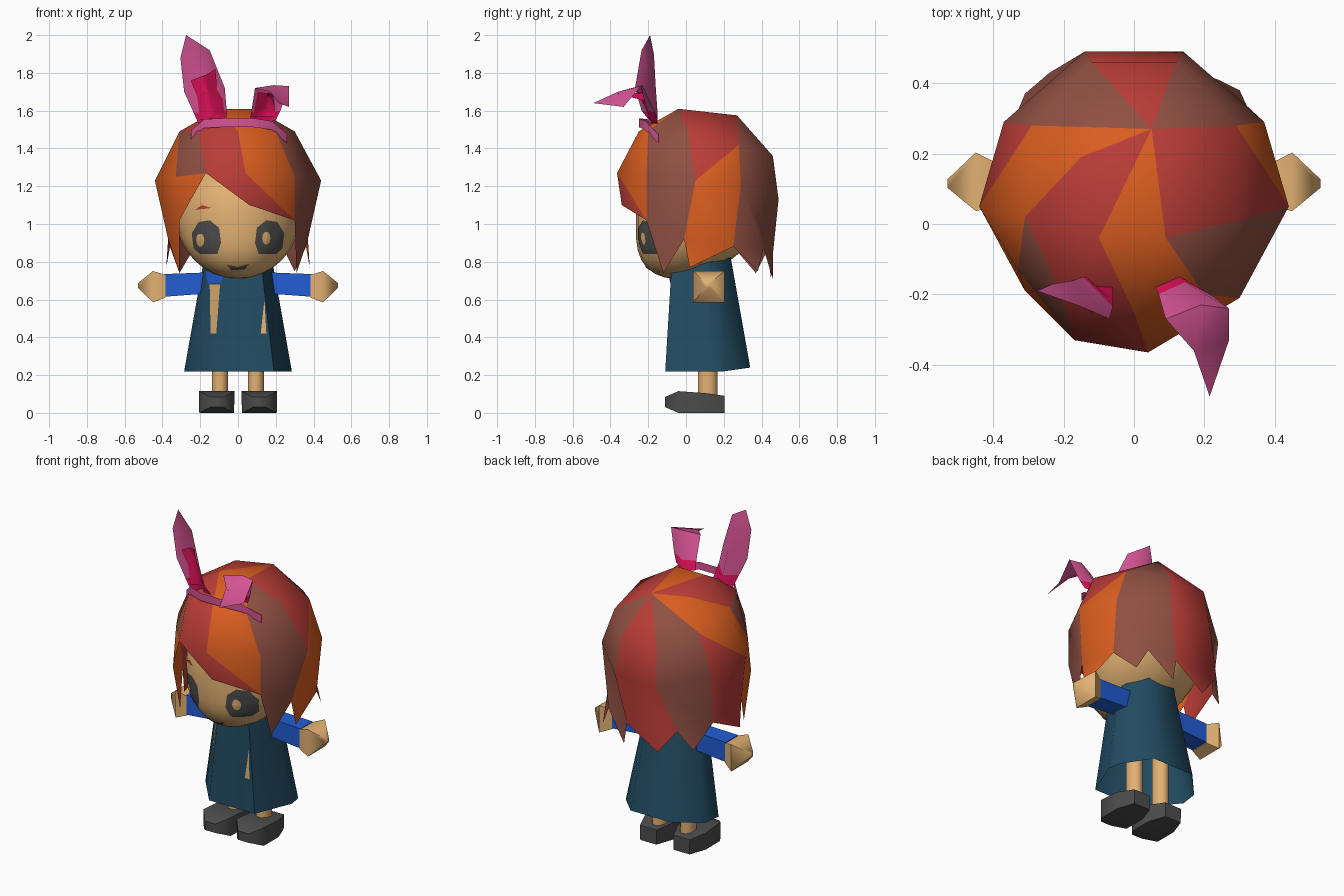
import bpy, bmesh, math
from mathutils import Matrix, Vector
from mathutils.bvhtree import BVHTree

if "Cube" in bpy.data.objects:
    bpy.data.objects.remove(bpy.data.objects["Cube"])

COLOURS = {
    "orange": (.70, .11, .014), "red": (.49, .046, .038), "brown": (.28, .08, .055),
    "pink": (.68, .09, .30), "crimson": (.75, .006, .10), "skin": (.76, .44, .17),
    "blue": (.016, .11, .66), "teal": (.016, .07, .12), "grey": (.075, .075, .075),
}
MATS = {}
for key, rgb in COLOURS.items():
    MATS[key] = bpy.data.materials.new(key)
    MATS[key].diffuse_color = (*rgb, 1)


def finish(name, bm, mats, facing=None):
    bmesh.ops.remove_doubles(bm, verts=bm.verts, dist=.001)
    bmesh.ops.recalc_face_normals(bm, faces=bm.faces)
    if facing:                               # open sheets: choose the outer side
        if sum(f.normal.dot(Vector(facing)) * f.calc_area() for f in bm.faces) < 0:
            bmesh.ops.reverse_faces(bm, faces=bm.faces)
    me = bpy.data.meshes.new(name)
    bm.to_mesh(me)
    bm.free()
    for m in mats:
        me.materials.append(MATS[m])
    ob = bpy.data.objects.new(name, me)
    bpy.context.collection.objects.link(ob)
    return ob


def sheet(name, verts, faces, mats, index=None, facing=None):
    bm = bmesh.new()
    vs = [bm.verts.new(v) for v in verts]
    for n, f in enumerate(faces):
        face = bm.faces.new([vs[k] for k in f])
        if index:
            face.material_index = index[n]
    return finish(name, bm, mats, facing)


def loft(name, rings, mat, caps=(True, True)):
    """Skin a series of rings with equal point counts."""
    n = len(rings[0])
    faces = [(r*n+k, r*n+(k+1) % n, (r+1)*n+(k+1) % n, (r+1)*n+k)
             for r in range(len(rings)-1) for k in range(n)]
    if caps[0]:
        faces.append(tuple(range(n)))
    if caps[1]:
        faces.append(tuple((len(rings)-1)*n+k for k in range(n)))
    return sheet(name, [p for r in rings for p in r], faces, [mat])


def plate(name, target, outline, mat, lift=.004):
    """Thin patch: an x,z outline projected from the front onto the target."""
    me = target.data
    tree = BVHTree.FromPolygons([v.co for v in me.vertices], [p.vertices for p in me.polygons])
    pts = []
    for k, p in enumerate(outline):          # refine the outline
        q = outline[(k+1) % len(outline)]
        pts += [Vector(p).lerp(Vector(q), t/3) for t in range(3)]
    mid = sum(pts, Vector((0, 0))) / len(pts)

    def project(p):
        hit = tree.ray_cast(Vector((p.x, -1, p.y)), Vector((0, 1, 0)))[0]
        if hit is None:
            hit = tree.find_nearest(Vector((p.x, -.2, p.y)))[0]
        return hit - Vector((0, lift, 0))
    n, steps = len(pts), 4
    verts = [project(mid)] + [project(mid.lerp(p, s/steps)) for s in range(1, steps+1) for p in pts]
    faces = [(0, 1+k, 1+(k+1) % n) for k in range(n)]
    faces += [(1+s*n+k, 1+s*n+(k+1) % n, 1+(s+1)*n+(k+1) % n, 1+(s+1)*n+k)
              for s in range(steps-1) for k in range(n)]
    return sheet(name, verts, faces, [mat], facing=(0, -1, 0))


def oval(x, z, rx, rz, n=10):
    return [(x+rx*math.cos(a), z+rz*math.sin(a)) for a in (2*math.pi*k/n for k in range(n))]


# head, with the chin pushed forward
bm = bmesh.new()
bmesh.ops.create_uvsphere(bm, u_segments=24, v_segments=16, radius=1,
                          matrix=Matrix.Translation((0, .07, 1.05)) @ Matrix.Diagonal((.33, .335, .34, 1)))
for v in bm.verts:
    v.co.y -= .12 * max(0, (1.02-v.co.z)/.31)**1.4
head = finish("head", bm, ["skin"])

# face details
for s, side in ((-1, "left"), (1, "right")):
    plate(side+"_eye", head, [(s*.09, .90), (s*.10, .98), (s*.15, 1.02), (s*.21, 1.01), (s*.245, .95),
                              (s*.235, .87), (s*.20, .84), (s*.11, .84)], "grey")
plate("left_eye_glint", head, oval(-.20, .915, .022, .035), "skin", .008)
plate("right_eye_glint", head, oval(.15, .925, .022, .035), "skin", .008)
plate("brow_mark", head, [(-.23, 1.075), (-.19, 1.10), (-.14, 1.085), (-.18, 1.08)], "red")
plate("mouth", head, [(-.06, .785), (0, .772), (.06, .79), (.035, .76), (-.035, .755)], "grey")

# hair: columns run from back left, clockwise seen from above
POLE, SIDE = (.05, .27, 1.575), (-.15, .19, 1.575)
F, G = (.09, -.04, 1.61), (-.10, -.04, 1.61)
top = [POLE, POLE, POLE, F, F, G, G, G, SIDE, POLE]
upper = [(-.12, .46, 1.36), (.12, .46, 1.36), (.29, .28, 1.42), (.30, .01, 1.49), (.20, -.20, 1.49),
         (0, -.25, 1.49), (-.10, -.25, 1.49), (-.21, -.19, 1.49), (-.31, .02, 1.49), (-.29, .28, 1.42)]
wide = [(-.14, .49, 1.13), (.14, .49, 1.13), (.37, .29, 1.20), (.44, .05, 1.23), (.30, -.21, 1.25),
        (.04, -.365, 1.27), (-.17, -.33, 1.27), (-.33, -.13, 1.25), (-.44, .05, 1.23), (-.37, .29, 1.20)]
low = [(-.24, .43, .86), (.08, .46, .84), (.36, .25, .88), (.37, -.01, .92), (.30, -.21, 1.02),
       (.06, -.34, 1.10), (-.17, -.33, 1.27), (-.31, -.19, 1.02), (-.37, -.01, .92), (-.36, .25, .88)]
tips = {0: (-.12, .45, .71), 1: (.30, .38, .75), 2: (.38, .02, .77), 3: (.31, -.12, .74),
        7: (-.31, -.12, .74), 8: (-.38, .02, .77), 9: (-.31, .37, .74)}
# one letter per patch of each lock, from crown to tip
LOCKS = ["RRRRRR", "BBBBBBBB", "RROOOO", "BBBBBB", "OOOOR", "RRRRR", "RRBOO", "RBOOOO", "OORRRR", "BBBBBB"]
verts = top + upper + wide + low
faces, index = [(0, 3, 5), (0, 5, 8)], [0, 1]
for i, lock in enumerate(LOCKS):
    j = (i+1) % 10
    patches = [(i, j, 10+j, 10+i)]
    if i < 5:
        patches += [(10+i, 10+j, 20+j), (10+i, 20+j, 20+i)]
    else:
        patches += [(10+i, 10+j, 20+i), (10+j, 20+j, 20+i)]
    patches.append((20+i, 20+j, 30+i))
    if i == 1:                               # forked lock with two tips
        k = len(verts)
        verts += [(.24, .41, .87), tips[i], (.10, .46, .71)]
        patches += [(20+j, 30+j, k), (20+j, k, 30+i), (30+j, k, k+1), (k, 30+i, k+2)]
    else:
        patches.append((20+j, 30+j, 30+i))
        if i in tips:
            verts.append(tips[i])
            patches.append((30+i, 30+j, len(verts)-1))
    faces += patches
    index += ["ORB".index(c) for c in lock]
sheet("hair", verts, faces, ["orange", "red", "brown"], index, facing=(0, 0, 1))

# headband: upright ribbon
arc = [(-.25, -.145, 1.47), (-.18, -.205, 1.53), (-.08, -.25, 1.535), (.08, -.25, 1.535),
       (.18, -.215, 1.52), (.26, -.145, 1.45)]
band = [(x, y, z+h) for x, y, z in arc for h in (-.022, .025)]
sheet("headband", band, [(2*k, 2*k+2, 2*k+3, 2*k+1) for k in range(5)], ["pink"], facing=(0, -1, 0))

# tall ear: cupped sheet, outer edge / spine / inner edge per row
ear_rows = [[(-.20, -.17, 1.51), (-.13, -.15, 1.50), (-.06, -.18, 1.53)],
            [(-.235, -.18, 1.59), (-.145, -.15, 1.58), (-.06, -.235, 1.60)],
            [(-.285, -.19, 1.70), (-.17, -.16, 1.72), (-.07, -.27, 1.72)],
            [(-.305, -.20, 1.88), (-.23, -.17, 1.90), (-.15, -.235, 1.92)],
            [(-.275, -.19, 2.0)]*3]
grid = [(r*3+c, r*3+c+1, r*3+c+4, r*3+c+3) for r in range(4) for c in range(2)]
tall_ear = sheet("tall_ear", sum(ear_rows, []), grid, ["crimson", "pink"],
                 [0 if n < 2 else 1 for n in range(8)], facing=(0, -1, 0))
plate("tall_ear_lining", tall_ear, [(-.20, 1.55), (-.07, 1.57), (-.08, 1.66), (-.11, 1.71), (-.12, 1.82),
                                    (-.17, 1.79), (-.25, 1.76), (-.215, 1.67)], "crimson", .008)

# folded ear
fold = [(.06, -.18, 1.54), (.13, -.15, 1.53), (.20, -.19, 1.55),
        (.07, -.20, 1.59), (.145, -.165, 1.59), (.225, -.205, 1.60),
        (.09, -.27, 1.72), (.19, -.23, 1.735), (.27, -.24, 1.73),
        (.17, -.36, 1.70), (.27, -.33, 1.62), (.215, -.49, 1.64)]
folded_ear = sheet("folded_ear", fold,
                   [(0, 1, 4, 3), (1, 2, 5, 4), (3, 4, 7, 6), (4, 5, 8, 7), (6, 7, 9), (7, 8, 9), (8, 10, 9), (9, 10, 11)],
                   ["crimson", "pink"], [0, 0] + [1]*6, facing=(0, .5, 1))
plate("folded_ear_lining", folded_ear, [(.08, 1.57), (.20, 1.57), (.185, 1.69), (.105, 1.70)], "crimson", .007)

# dress: uneven hem narrowing to the neck
HEM = [(.19, -.11), (.285, .12), (.27, .20), (.14, .34), (-.14, .34), (-.27, .20), (-.285, .09), (-.12, -.11)]
dress = loft("dress", [[(x, y, .22 + (.02 if y > .3 else 0)) for x, y in HEM],
                       [(x*.64, -.075+(y+.11)*.69, .80 + (.03 if y > .3 else 0)) for x, y in HEM]],
             "teal", (False, True))
plate("left_dress_slit", dress, [(-.15, .68), (-.095, .68), (-.115, .42), (-.145, .42)], "skin", .008)
plate("right_dress_slit", dress, [(.14, .60), (.15, .42), (.12, .42)], "skin", .006)
plate("collar_patch", dress, [(-.17, .75), (-.08, .72), (-.09, .69), (-.16, .685)], "blue", .008)


# limbs, mirrored
def box_ring(x, y, z, h):
    return [(x, y-h, z-h), (x, y+h, z-h), (x, y+h, z+h), (x, y-h, z+h)]


for s, side in ((-1, "left"), (1, "right")):
    loft(side+"_sleeve", [box_ring(s*.12, .11, .69, .055), box_ring(s*.39, .11, .675, .06)], "blue")
    loft(side+"_hand", [box_ring(s*.385, .11, .67, .06), box_ring(s*.45, .12, .668, .083),
                        box_ring(s*.53, .115, .675, .012)], "skin")
    loft(side+"_leg", [[(s*.095+.045*math.cos(a), .115+.055*math.sin(a), z)
                        for a in (math.pi*(k+.5)/4 for k in range(8))] for z in (.08, .5)], "skin")
    loft(side+"_shoe", [[(s*.113-w, y, z0), (s*.113+w, y, z0), (s*.113+w*1.03, y, z1), (s*.113-w*1.03, y, z1)]
                        for y, w, z0, z1 in ((-.11, .035, .03, .085), (-.04, .092, 0, .115),
                                             (.10, .092, 0, .105), (.205, .055, 0, .09))], "grey")

# soft shading across shallow edges
bpy.ops.object.select_all(action='SELECT')
bpy.context.view_layer.objects.active = head
bpy.ops.object.shade_smooth_by_angle(angle=math.radians(62))

for m in bpy.data.materials:
    if m.users and not m.is_grease_pencil:
        m.use_nodes = True
        m.node_tree.nodes["Principled BSDF"].inputs["Base Color"].default_value = m.diffuse_color
